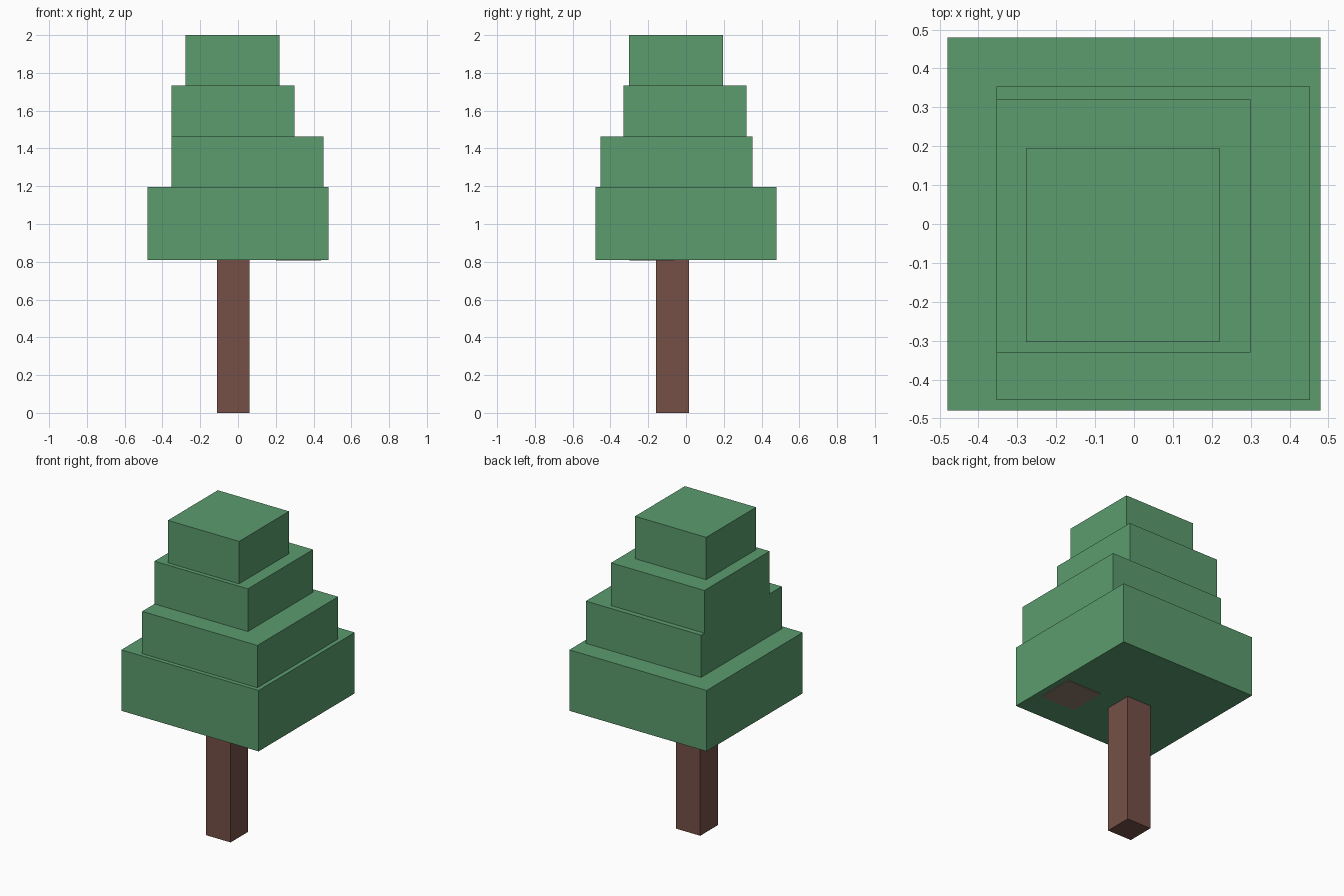
import bpy
import bmesh
from mathutils import Vector

if "Cube" in bpy.data.objects:
    bpy.data.objects.remove(bpy.data.objects["Cube"], do_unlink=True)


def linear(c):
    return c / 12.92 if c <= 0.04045 else ((c + 0.055) / 1.055) ** 2.4


def material(name, r, g, b):
    mat = bpy.data.materials.new(name)
    mat.use_nodes = True
    colour = (*(linear(v / 255) for v in (r, g, b)), 1)
    mat.diffuse_color = colour
    mat.node_tree.nodes["Principled BSDF"].inputs["Base Color"].default_value = colour
    return mat


def box(name, low, high, mat):
    """Axis-aligned box between two opposite corners."""
    low, high = Vector(low), Vector(high)
    bm = bmesh.new()
    bmesh.ops.create_cube(bm, size=1)
    bmesh.ops.scale(bm, vec=high - low, verts=bm.verts)
    bmesh.ops.translate(bm, vec=(low + high) / 2, verts=bm.verts)
    mesh = bpy.data.meshes.new(name)
    bm.to_mesh(mesh)
    bm.free()
    mesh.materials.append(mat)
    obj = bpy.data.objects.new(name, mesh)
    bpy.context.collection.objects.link(obj)
    return obj


leaf_green = material("leaf green", 91, 156, 110)
bark_brown = material("bark brown", 117, 80, 71)
patch_brown = material("pale brown", 145, 124, 106)

# Trunk
box("trunk", (-0.11, -0.16, 0), (0.06, 0.015, 0.81), bark_brown)

# Four stacked, slightly offset foliage blocks
tiers = {
    "foliage_bottom": ((-0.48, -0.48, 0.81), (0.48, 0.48, 1.195)),
    "foliage_lower": ((-0.353, -0.453, 1.195), (0.453, 0.353, 1.462)),
    "foliage_upper": ((-0.353, -0.33, 1.462), (0.3, 0.32, 1.732)),
    "foliage_top": ((-0.278, -0.303, 1.732), (0.22, 0.195, 2)),
}
for name, (low, high) in tiers.items():
    box(name, low, high, leaf_green)

# Thin square plate under the foliage
box("underside_plate", (0.2, -0.3, 0.806), (0.44, -0.06, 0.814), patch_brown)
